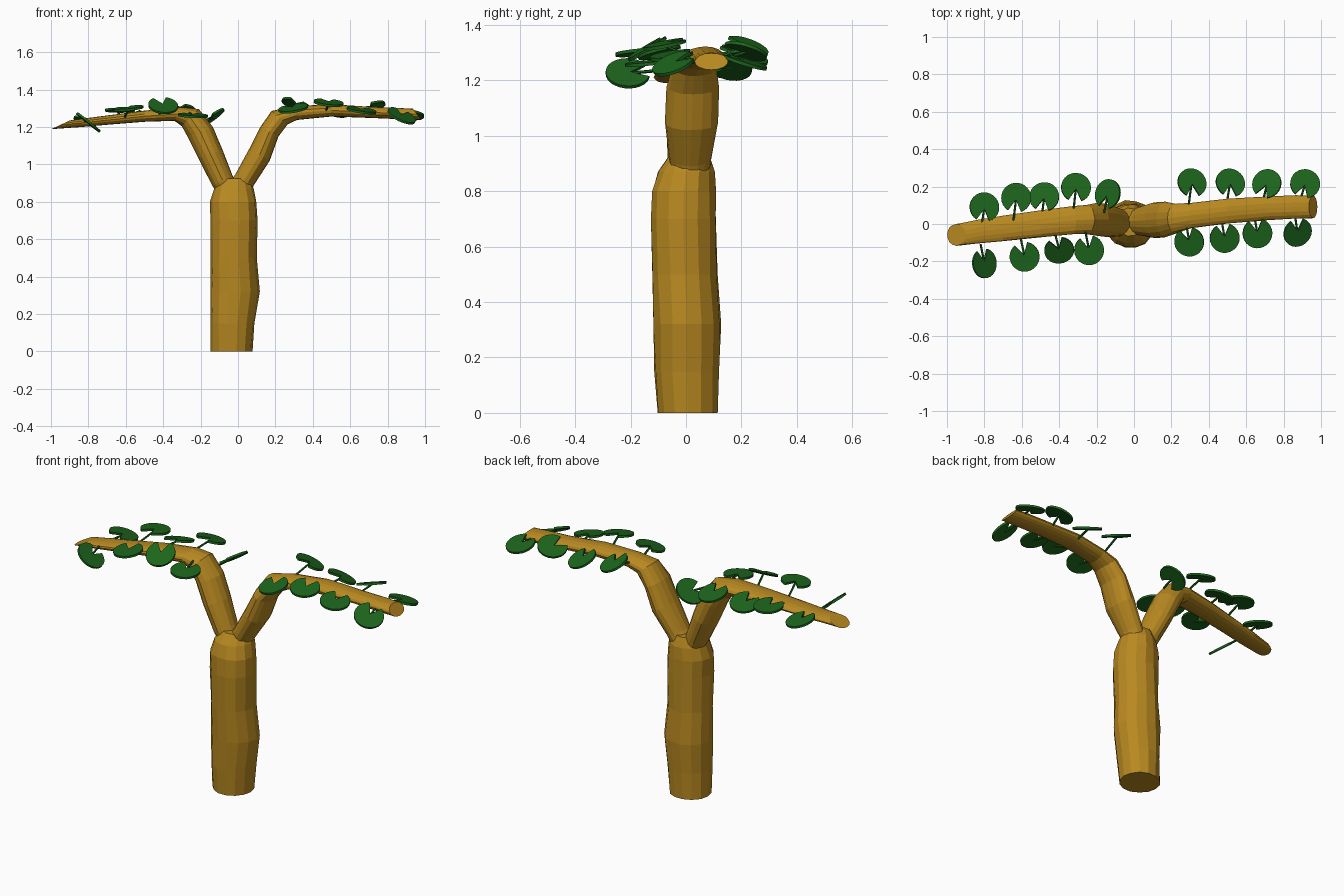
import bpy, bmesh, math, random
from mathutils import Vector

random.seed(4)


def material(name, rgb):
    m = bpy.data.materials.new(name)
    m.diffuse_color = (*rgb, 1)
    return m


BARK = material("bark", (0.48, 0.25, 0.015))
GREEN = material("leaf_green", (0.012, 0.13, 0.012))


def finish(name, bm, mat):
    bmesh.ops.recalc_face_normals(bm, faces=bm.faces)
    me = bpy.data.meshes.new(name)
    bm.to_mesh(me)
    bm.free()
    ob = bpy.data.objects.new(name, me)
    bpy.context.collection.objects.link(ob)
    me.materials.append(mat)
    return ob


def loft(name, rings, mat):
    bm = bmesh.new()
    loops = [[bm.verts.new(p) for p in r] for r in rings]
    n = len(loops[0])
    for a, b in zip(loops, loops[1:]):
        for i in range(n):
            j = (i + 1) % n
            bm.faces.new((a[i], a[j], b[j], b[i]))
    bm.faces.new(loops[0][::-1])
    bm.faces.new(loops[-1])
    return finish(name, bm, mat)


# Trunk: rough faceted column (z, x min, x max, y min, y max)
profile = [(0.0, -.145, .08, -.105, .12), (.15, -.147, .09, -.115, .12),
           (.32, -.15, .117, -.118, .127), (.5, -.147, .10, -.125, .115),
           (.7, -.147, .106, -.132, .112), (.8, -.147, .10, -.127, .112),
           (.87, -.13, .085, -.105, .105), (.925, -.10, .065, -.065, .085)]
N = 14
rings = []
for z, x0, x1, y0, y1 in profile:
    ring = []
    for i in range(N):
        a = math.tau * i / N
        k = 1 + random.uniform(-.035, .03)
        ring.append(((x0 + x1) / 2 + (x1 - x0) / 2 * k * math.cos(a),
                     (y0 + y1) / 2 + (y1 - y0) / 2 * k * math.sin(a), z))
    rings.append(ring)
loft("trunk", rings, BARK)


# Branches: each section is upper x,z / lower x,z / centre y / half width
def branch(name, sections):
    rings = []
    for ux, uz, lx, lz, cy, hw in sections:
        c = Vector(((ux + lx) / 2, cy, (uz + lz) / 2))
        v = Vector(((ux - lx) / 2, 0, (uz - lz) / 2))
        w = Vector((0, hw, 0))
        ring = []
        for i in range(16):
            a = math.tau * i / 16
            k = 1 + random.uniform(-.03, .03)
            ring.append(c + (w * math.cos(a) + v * math.sin(a)) * k)
        rings.append(ring)
    loft(name, rings, BARK)


branch("left_branch", [
    (0.0, .88, -.10, .83, .01, .065), (-.03, .945, -.135, .885, .01, .075),
    (-.085, 1.08, -.21, 1.03, .02, .088), (-.135, 1.2, -.27, 1.15, .025, .085),
    (-.21, 1.295, -.30, 1.205, .025, .078), (-.31, 1.307, -.34, 1.232, .02, .076),
    (-.50, 1.288, -.50, 1.228, .0, .073), (-.70, 1.262, -.70, 1.212, -.025, .068),
    (-.82, 1.246, -.84, 1.20, -.04, .064), (-.90, 1.235, -1.0, 1.188, -.058, .058)])
branch("right_branch", [
    (-.07, .87, .06, .83, .015, .065), (-.015, .945, .085, .89, .015, .075),
    (.06, 1.08, .17, 1.02, .02, .097), (.12, 1.2, .215, 1.15, .025, .095),
    (.18, 1.285, .265, 1.215, .03, .08), (.30, 1.312, .315, 1.238, .045, .068),
    (.50, 1.322, .50, 1.256, .068, .067), (.72, 1.308, .72, 1.248, .085, .063),
    (.86, 1.302, .87, 1.242, .09, .062), (.935, 1.298, .98, 1.238, .092, .06)])


# Leaves: notched discs on thin stems, pointing their notch at the branch
def leaf(name, x, y, z, nx, ny, r=.08):
    n = Vector((nx, ny, 1)).normalized()
    c = Vector((x, y, z))
    slope = .11 if x > 0 else .12
    by = slope * x + .018
    # stem base on the branch surface
    bx = x - .02
    bz = 1.275 if x > 0 else 1.275 - max(0, -x - .35) * .09
    base = Vector((bx, by + .03 * (1 if y > by else -1), bz))
    if abs(x) < .2:
        base = Vector((-.16, .06, 1.24))
    d = base - c
    u = (d - n * d.dot(n)).normalized()
    v = n.cross(u)
    half = math.radians(26)
    outline = [c + u * .01]
    for i in range(23):
        a = half + (math.tau - 2 * half) * i / 22
        outline.append(c + (u * math.cos(a) + v * math.sin(a)) * r)
    loft(name, [[p - n * .006 for p in outline], [p + n * .006 for p in outline]], GREEN)
    # stem
    tip = c - u * .012
    axis = (tip - base).normalized()
    s = axis.orthogonal().normalized()
    t = axis.cross(s)
    loft(name + "_stem", [[p + (s * math.cos(k * math.tau / 6) + t * math.sin(k * math.tau / 6)) * .006
                           for k in range(6)] for p in (base, tip)], GREEN)


leaves = [  # x, y, z, tilt x, tilt y
    (-.80, .09, 1.235, .2, .2), (-.63, .14, 1.29, .0, .1),
    (-.48, .145, 1.27, -.1, .3), (-.31, .195, 1.30, .1, .3),
    (-.14, .16, 1.25, -.7, .2),
    (-.80, -.21, 1.225, .8, .05), (-.585, -.175, 1.30, -.1, -.1),
    (-.40, -.14, 1.315, .1, -.6), (-.24, -.14, 1.262, .05, -.1),
    (.31, .22, 1.32, .35, .35), (.515, .22, 1.29, .3, .4),
    (.71, .215, 1.305, -.3, .3), (.915, .215, 1.265, .1, .3),
    (.295, -.095, 1.30, -.15, -.25), (.485, -.075, 1.33, .1, -.2),
    (.66, -.05, 1.29, .15, -.15), (.875, -.045, 1.26, .45, -.4)]
for i, args in enumerate(leaves):
    leaf(f"leaf_{i + 1}", *args)
